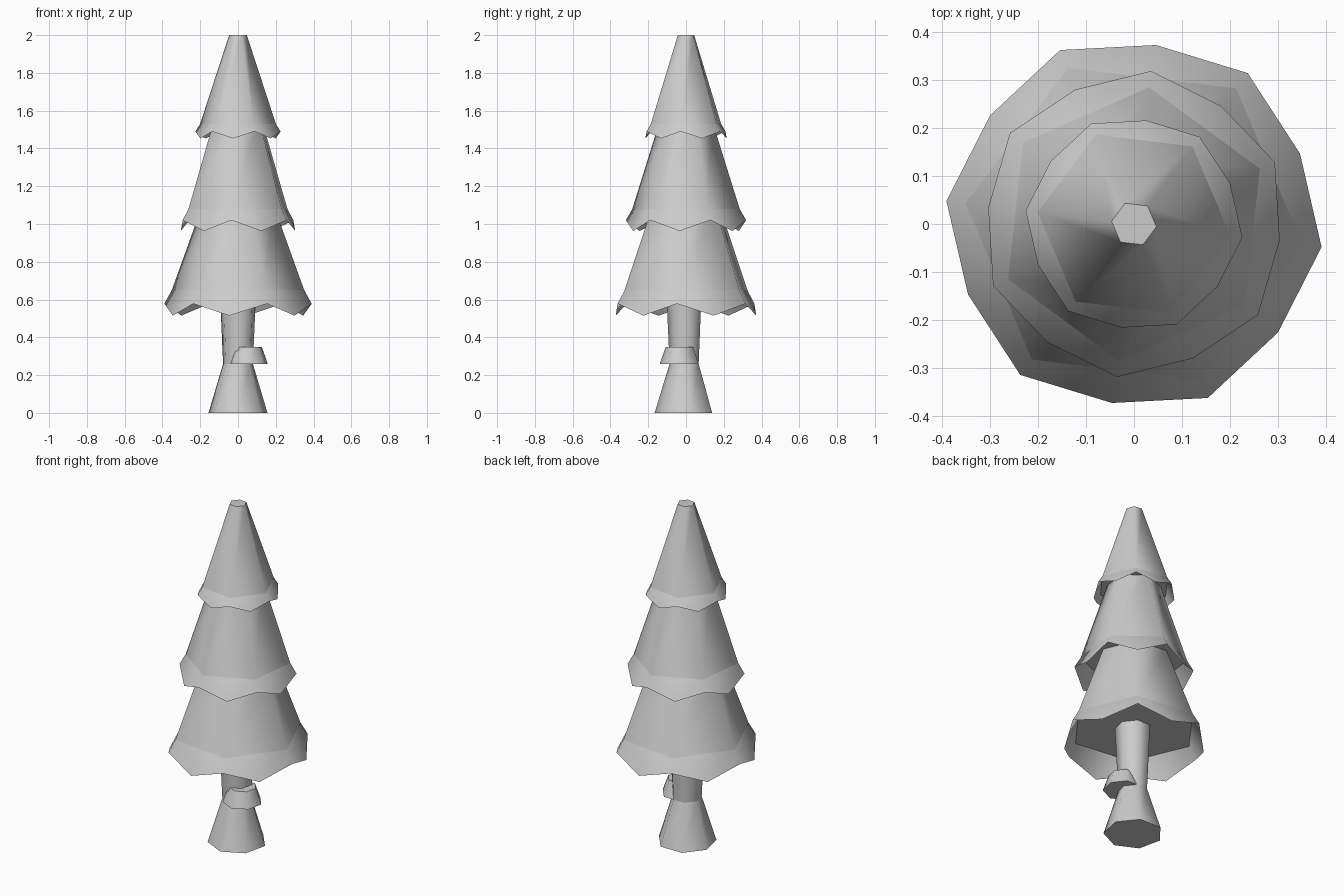
import bpy
import bmesh
from math import cos, sin, radians, pi

cube = bpy.data.objects.get("Cube")
if cube:
    bpy.data.objects.remove(cube)

# One plain grey for the whole tree
grey = bpy.data.materials.new("plain grey")
grey.use_nodes = True
grey.diffuse_color = (0.6, 0.6, 0.6, 1)
grey.node_tree.nodes["Principled BSDF"].inputs["Base Color"].default_value = (0.6, 0.6, 0.6, 1)


def ring(bm, sides, radius, z, turn, centre=(0, 0)):
    return [bm.verts.new((centre[0] + radius * cos(turn + 2 * pi * i / sides),
                          centre[1] + radius * sin(turn + 2 * pi * i / sides), z))
            for i in range(sides)]


def frustum(bm, sides, turn, r0, z0, r1, z1, centre=(0, 0)):
    low = ring(bm, sides, r0, z0, turn, centre)
    high = ring(bm, sides, r1, z1, turn, centre)
    bm.faces.new(low[::-1])
    bm.faces.new(high)
    for i in range(sides):
        j = (i + 1) % sides
        bm.faces.new((low[i], low[j], high[j], high[i]))


def skirt(bm, turn, r, z, r_tip, z_tip, r_dip, z_dip):
    # Flared open rim that zigzags between corner tips and low points
    top = ring(bm, 6, r, z, turn)
    tips = ring(bm, 6, r_tip, z_tip, turn)
    dips = ring(bm, 6, r_dip, z_dip, turn + pi / 6)
    for i in range(6):
        j = (i + 1) % 6
        bm.faces.new((top[i], tips[i], dips[i]))
        bm.faces.new((top[i], dips[i], top[j]))
        bm.faces.new((top[j], dips[i], tips[j]))


def finish(bm, name):
    mesh = bpy.data.meshes.new(name)
    bm.to_mesh(mesh)
    bm.free()
    mesh.materials.append(grey)
    obj = bpy.data.objects.new(name, mesh)
    bpy.context.collection.objects.link(obj)
    bpy.ops.object.select_all(action='DESELECT')
    obj.select_set(True)
    bpy.context.view_layer.objects.active = obj
    bpy.ops.object.shade_smooth_by_angle(angle=radians(65))


# Foliage tiers: hexagonal cone plus hanging rim
# name, turn, cone (r0, z0, r1, z1), rim (r_tip, z_tip, r_dip, z_dip)
tiers = [
    ("lower_foliage", -7, (0.353, 0.65, 0.19, 1.1), (0.393, 0.578, 0.375, 0.515)),
    ("middle_foliage", 23.7, (0.286, 1.08, 0.135, 1.56), (0.32, 1.02, 0.305, 0.963)),
    ("upper_foliage", -7, (0.202, 1.53, 0.047, 2.0), (0.227, 1.49, 0.217, 1.453)),
]
for name, degrees, cone, rim in tiers:
    bm = bmesh.new()
    turn = radians(degrees)
    frustum(bm, 6, turn, *cone)
    skirt(bm, turn, cone[0], cone[1], *rim)
    finish(bm, name)

# Trunk: flared foot and slimmer stem
for name, shape in (("trunk_foot", (0.16, 0, 0.081, 0.26)),
                    ("trunk_stem", (0.081, 0.26, 0.1, 0.68))):
    bm = bmesh.new()
    frustum(bm, 7, -pi / 2, *shape, centre=(0, -0.006))
    finish(bm, name)

# Bark collar sitting off centre on the trunk
bm = bmesh.new()
frustum(bm, 7, -pi / 2, 0.108, 0.26, 0.076, 0.35, centre=(0.052, -0.031))
finish(bm, "bark_collar")
